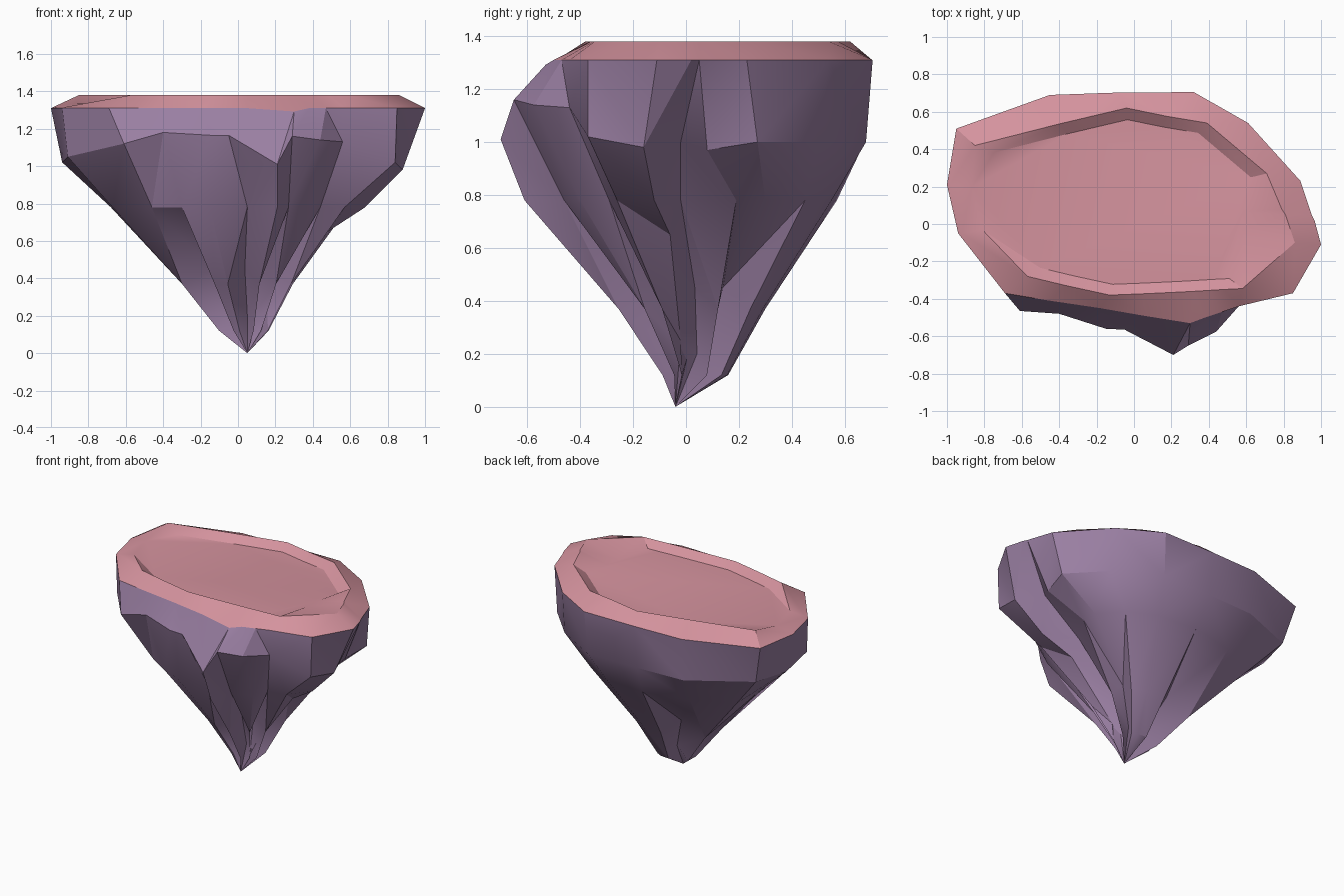
import bpy, bmesh
from mathutils import Vector

if "Cube" in bpy.data.objects:
    bpy.data.objects.remove(bpy.data.objects["Cube"])


def material(name, rgb):
    m = bpy.data.materials.new(name)
    m.diffuse_color = (*rgb, 1)
    m.use_nodes = True
    m.node_tree.nodes["Principled BSDF"].inputs["Base Color"].default_value = m.diffuse_color
    return m


def at(points, z):
    return [Vector((x, y, z)) for x, y in points]


def toward(ring, centre, factors, heights):
    """Shrink a ring about a centre, with its own factor and height per ray."""
    cx, cy = centre
    return [Vector((cx + (p.x - cx) * f, cy + (p.y - cy) * f, z))
            for p, f, z in zip(ring, factors, heights)]


def loft(name, rings, mat, tip=None):
    """Skin the rings; close with a downward tip or a flat upward floor."""
    bm = bmesh.new()
    loops = [[bm.verts.new(p) for p in r] for r in rings]
    n = len(loops[0])
    for a, b in zip(loops, loops[1:]):
        for i in range(n):
            j = (i + 1) % n
            bm.faces.new((a[i], a[j], b[j], b[i]))
    if tip:
        t = bm.verts.new(tip)
        for i in range(n):
            bm.faces.new((loops[-1][i], loops[-1][(i + 1) % n], t))
    else:
        bm.faces.new(loops[-1])
    bmesh.ops.triangulate(bm, faces=[f for f in bm.faces if len(f.verts) == 4])
    bmesh.ops.recalc_face_normals(bm, faces=bm.faces)
    up = sum(f.normal.z * f.calc_area() for f in bm.faces)
    if (up > 0) == bool(tip):
        bmesh.ops.reverse_faces(bm, faces=bm.faces)
    me = bpy.data.meshes.new(name)
    bm.to_mesh(me)
    bm.free()
    ob = bpy.data.objects.new(name, me)
    bpy.context.collection.objects.link(ob)
    me.materials.append(mat)
    bpy.ops.object.select_all(action='DESELECT')
    ob.select_set(True)
    bpy.context.view_layer.objects.active = ob
    bpy.ops.object.shade_smooth_by_angle(angle=0.52)
    return ob


# 20 matching rays, counter-clockwise from the right side
# rim where the ground layer meets the rock
rim = at([(1, -.11), (.965, .02), (.95, .05), (.89, .23), (.61, .54), (.32, .705),
          (-.08, .703), (-.45, .69), (-.95, .51), (-1, .21), (-.94, -.05), (-.69, -.37),
          (-.45, -.41), (-.18, -.45), (.05, -.49), (.3, -.53), (.38, -.5), (.47, -.47),
          (.56, -.44), (.85, -.37)], 1.31)
rim[15].z = 1.292

# raised lip of the top, dipping down to the rim on the left
crest = at([(.86, -.1), (.81, .05), (.79, .08), (.71, .27), (.39, .54), (.18, .575),
            (-.04, .62), (-.4, .535), (-.85, .42), (-.985, .21), (-.92, -.05),
            (-.57, -.28), (-.36, -.33), (-.13, -.38), (.05, -.373), (.22, -.365),
            (.32, -.36), (.4, -.355), (.48, -.35), (.58, -.345)], 1.38)
crest[9].z = crest[10].z = 1.317

# overhanging shoulder of the rock, notched beside the right and front lobes
shoulder = [Vector(p) for p in (
    (.88, -.16, .98), (.74, -.02, 1.0), (.80, .08, .97), (.84, .27, 1.0), (.62, .5, 1.0),
    (.31, .68, 1.0), (-.08, .675, 1.0), (-.44, .66, 1.0), (-.88, .46, 1.03),
    (-.94, .2, 1.02), (-.91, -.08, 1.05), (-.61, -.465, 1.12), (-.4, -.48, 1.18),
    (-.15, -.56, 1.165), (-.05, -.565, 1.165), (.21, -.7, 1.01), (.29, -.65, 1.16),
    (.44, -.575, 1.14), (.56, -.44, 1.13), (.84, -.37, 1.02))]

# waist of the rock
waist = at([(.68, -.12), (.45, -.02), (.59, .19), (.58, .3), (.45, .45), (.25, .55),
            (-.05, .57), (-.38, .5), (-.66, .36), (-.68, .16), (-.67, -.06), (-.46, -.31),
            (-.3, -.41), (-.15, -.47), (.05, -.42), (.21, -.61), (.27, -.46),
            (.4, -.4), (.44, -.29), (.57, -.26)], .78)

# alternating ridges and grooves running down to the point
ridge = [int(c) for c in "10101110101011010101"]
lower = toward(waist, (.03, .06), [.47 if r else .33 for r in ridge],
               [.37 if r else .45 for r in ridge])
foot = toward(waist, (.05, .05), [.21 if r else .12 for r in ridge],
              [.12 if r else .2 for r in ridge])
# underside of the right lobe
lower[0] = Vector((.48, -.06, .65))
foot[0] = Vector((.17, -.02, .25))

n = len(rim)
floor = toward(crest, (0, .1), [.68, .72, .75] + [.88] * (n - 3), [1.335] * n)

loft("rock_base", [rim, shoulder, waist, lower, foot],
     material("purple_rock", (.32, .21, .36)), tip=(.05, -.04, 0))
loft("ground_top", [rim, crest, floor], material("pink_ground", (.66, .29, .34)))
